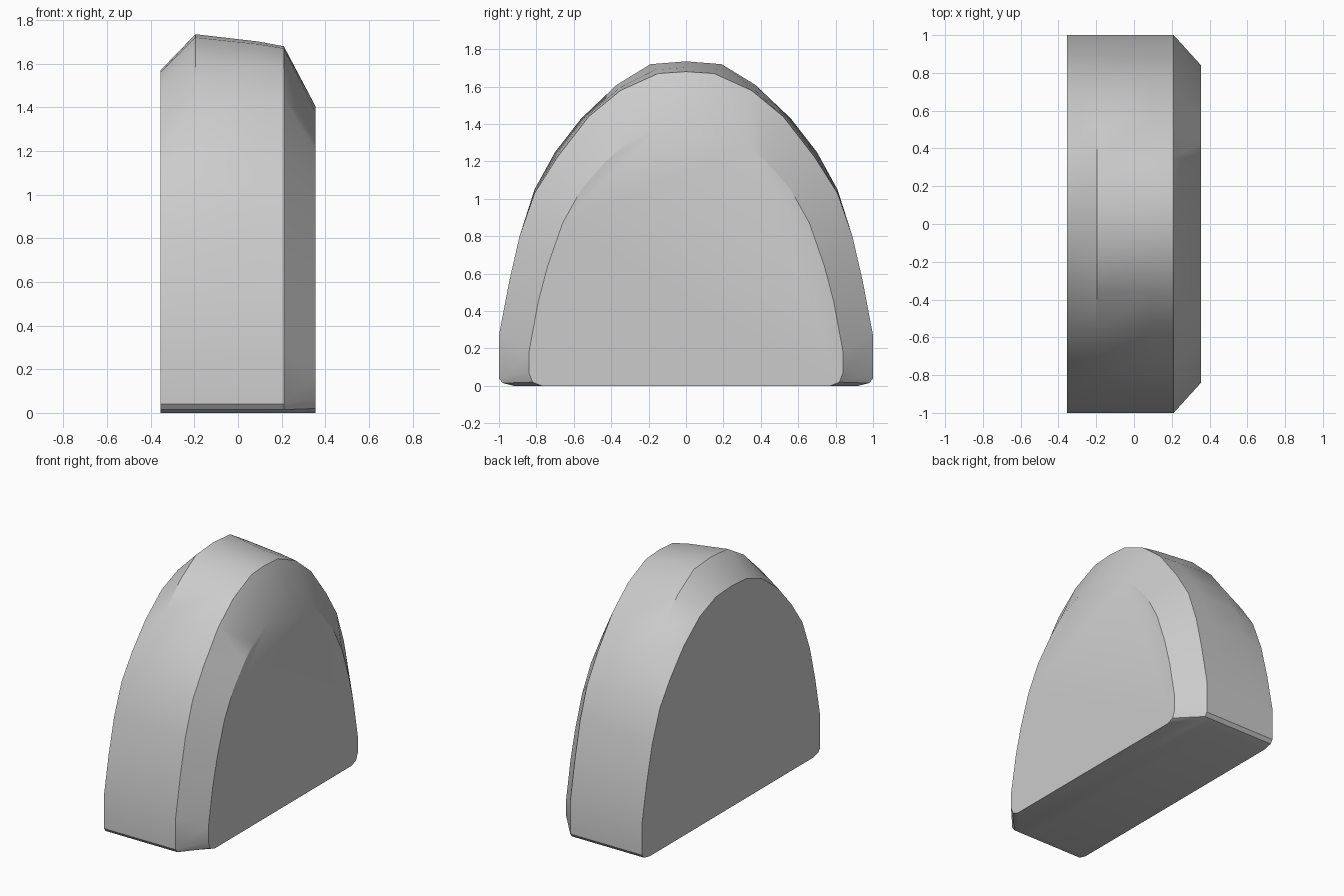
import bpy
import bmesh
import math

default_cube = bpy.data.objects.get("Cube")
if default_cube:
    bpy.data.objects.remove(default_cube, do_unlink=True)

# Single plain grey colour
grey = bpy.data.materials.new("plain_grey")
grey.use_nodes = True
colour = (0.6, 0.6, 0.6, 1.0)
grey.diffuse_color = colour
grey.node_tree.nodes["Principled BSDF"].inputs["Base Color"].default_value = colour

# Half outlines (y, z) of the arch, from the crown down to the flat base
foot = [(1, .27), (1, .04), (.98, .015), (.92, 0)]
left_cap = [(0, 1.405), (.14, 1.38), (.33, 1.29), (.43, 1.2), (.56, 1.05), (.66, .87),
            (.74, .64), (.79, .45), (.84, .18), (.84, .07), (.82, .02), (.77, 0)]
left_rim = [(0, 1.68), (.15, 1.67), (.35, 1.58), (.52, 1.44), (.69, 1.22), (.81, 1.03),
            (.89, .8), (.945, .56)] + foot
crown_rim = [(0, 1.735), (.19, 1.72), (.37, 1.61), (.56, 1.43), (.7, 1.25), (.81, 1.05),
             (.89, .8), (.945, .56)] + foot
right_cap = [(0, 1.57), (.17, 1.56), (.35, 1.49), (.53, 1.35), (.68, 1.18), (.8, 1.01),
             (.885, .79), (.945, .55)] + foot


def blend(first, second, factor):
    """Outline part of the way from the first to the second."""
    return [(a[0] + (b[0] - a[0]) * factor, a[1] + (b[1] - a[1]) * factor)
            for a, b in zip(first, second)]


def add_section(bm, x, half):
    """Mirror a half outline across y and place it at x."""
    full = half + [(-y, z) for y, z in reversed(half[1:])]
    return [bm.verts.new((x, y, z)) for y, z in full]


def loft(name, sections, material):
    """Skin a row of outlines and close both ends."""
    bm = bmesh.new()
    rings = [add_section(bm, x, half) for x, half in sections]
    for ring, following in zip(rings, rings[1:]):
        for i in range(len(ring)):
            j = (i + 1) % len(ring)
            bm.faces.new((ring[i], ring[j], following[j], following[i]))
    bm.faces.new(rings[0])
    bm.faces.new(rings[-1])
    bmesh.ops.recalc_face_normals(bm, faces=bm.faces)
    mesh = bpy.data.meshes.new(name)
    bm.to_mesh(mesh)
    bm.free()
    mesh.materials.append(material)
    obj = bpy.data.objects.new(name, mesh)
    bpy.context.collection.objects.link(obj)
    return obj


# Arched block: bevelled all round on the left, only at the crown on the right
block = loft("arched_block", [
    (-.355, right_cap),
    (-.195, crown_rim),
    (.09, blend(crown_rim, left_rim, .6)),
    (.21, left_rim),
    (.355, left_cap),
], grey)

# Smooth shading with the strong bevel edges kept sharp
bpy.ops.object.select_all(action="DESELECT")
block.select_set(True)
bpy.context.view_layer.objects.active = block
bpy.ops.object.shade_smooth_by_angle(angle=math.radians(30))
